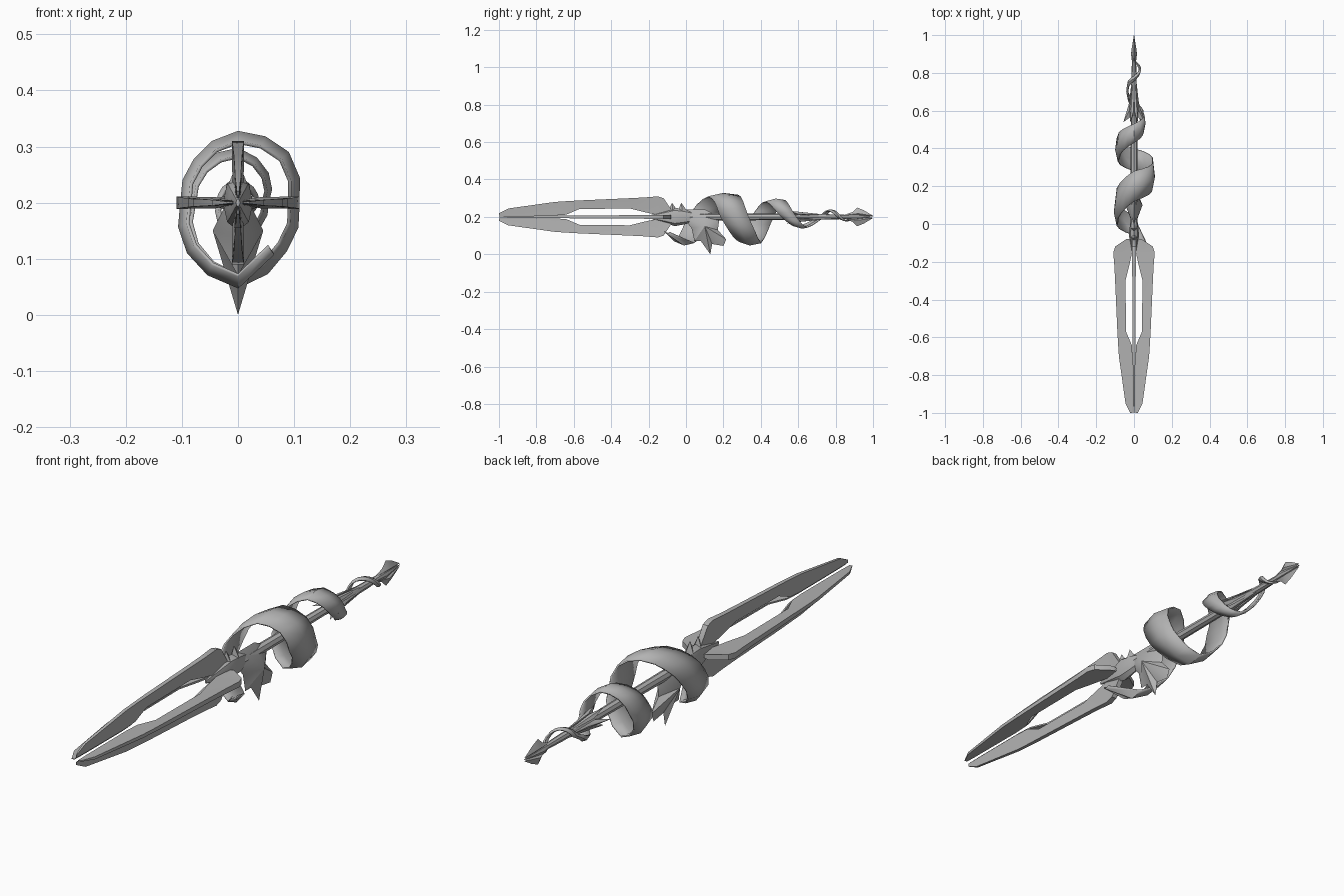
import bpy, bmesh, math
from mathutils import Vector

cube = bpy.data.objects.get("Cube")
if cube:
    bpy.data.objects.remove(cube, do_unlink=True)

AXIS = 0.2  # height of the long axis

metal = bpy.data.materials.new("grey metal")
metal.use_nodes = True
grey = (0.45, 0.45, 0.45, 1)
metal.diffuse_color = grey
metal.node_tree.nodes["Principled BSDF"].inputs["Base Color"].default_value = grey


def place(r, side, y, angle):
    """Point at radius r and sideways offset, turned about the long axis (0 = up)."""
    s, c = math.sin(angle), math.cos(angle)
    return Vector((r * s + side * c, y, AXIS + r * c - side * s))


def finish(name, bm, thickness=0):
    bmesh.ops.remove_doubles(bm, verts=bm.verts, dist=0.0002)
    bmesh.ops.recalc_face_normals(bm, faces=bm.faces)
    mesh = bpy.data.meshes.new(name)
    bm.to_mesh(mesh)
    bm.free()
    mesh.materials.append(metal)
    obj = bpy.data.objects.new(name, mesh)
    bpy.context.collection.objects.link(obj)
    if thickness:
        mod = obj.modifiers.new("thickness", 'SOLIDIFY')
        mod.thickness = thickness
        mod.offset = 0
    bpy.ops.object.select_all(action='DESELECT')
    obj.select_set(True)
    bpy.context.view_layer.objects.active = obj
    bpy.ops.object.shade_smooth_by_angle(angle=math.radians(35))
    return obj


def loft(name, rings, closed=True, thickness=0):
    bm = bmesh.new()
    rows = [[bm.verts.new(p) for p in ring] for ring in rings]
    n = len(rows[0])
    for a, b in zip(rows, rows[1:]):
        for i in range(n if closed else n - 1):
            j = (i + 1) % n
            bm.faces.new((a[i], a[j], b[j], b[i]))
    if closed:
        bm.faces.new(rows[0])
        bm.faces.new(rows[-1])
    return finish(name, bm, thickness)


def ridged_plate(name, outline, centre, half, angle):
    """Outline of (y, radius) with a raised point on both sides."""
    bm = bmesh.new()
    rim = [bm.verts.new(place(r, 0, y, angle)) for y, r in outline]
    for side in (-half, half):
        peak = bm.verts.new(place(centre[1], side, centre[0], angle))
        for i, v in enumerate(rim):
            bm.faces.new((v, rim[(i + 1) % len(rim)], peak))
    return finish(name, bm)


# Four blades: y, inner radius, outer radius, half thickness
blade = [(-1, .008, .02, .002), (-.95, .008, .045, .005), (-.7, .008, .08, .007),
         (-.64, .012, .084, .007), (-.57, .042, .088, .008), (-.3, .045, .1, .009),
         (-.22, .025, .104, .01), (-.15, .01, .11, .011), (-.12, .004, .1, .011),
         (-.08, .002, .04, .01)]
for k, label in enumerate(("top", "left", "bottom", "right")):
    turn = k * math.pi / 2
    loft(label + "_blade", [
        [place(r, s, y, turn) for r, s in (
            (b, t), ((a + b) / 2, t * .65), (a, t * .4),
            (a, -t * .4), ((a + b) / 2, -t * .65), (b, -t))]
        for y, a, b, t in blade])


def turned(name, profile, sides, wide=1, tall=1):
    rings = []
    for y, r in profile:
        angles = [i * math.tau / sides for i in range(sides)]
        rings.append([Vector((r * wide * math.sin(a), y, AXIS + r * tall * math.cos(a)))
                      for a in angles])
    return loft(name, rings)


# Shaft and the hub that joins it to the blades
turned("shaft", [(-.2, .004), (-.1, .016), (.1, .02), (.5, .017), (.78, .014),
                 (.86, .011), (.9, .016), (1, .001)], 8)
turned("hub", [(-.2, .006), (-.11, .03), (-.06, .045), (0, .035), (.06, .018)],
       8, .6, 1.1)
for y in (-.07, -.02):
    ridged_plate("hub_spike", [(y - .03, .02), (y - .005, .075), (y + .035, .02)],
                 (y, .03), .018, 0)

# Winding ribbon: y, angle in degrees, radius, width along the shaft
path = [(-.1, -215, .11, .03), (-.01, -180, .15, .1), (.04, -135, .125, .13),
        (.085, -90, .1, .15), (.14, -45, .108, .16), (.2, 0, .125, .16),
        (.23, 45, .125, .15), (.26, 90, .107, .15), (.3, 135, .12, .14),
        (.34, 180, .15, .12), (.41, 270, .09, .12), (.48, 360, .095, .1),
        (.55, 450, .052, .08), (.62, 540, .06, .055), (.73, 630, .035, .03),
        (.77, 720, .038, .028), (.82, 810, .035, .025), (.87, 900, .02, .006)]
strip = []
for a, b in zip(path, path[1:]):
    steps = max(1, round((b[1] - a[1]) / 25))
    for i in range(steps):
        strip.append([p + (q - p) * i / steps for p, q in zip(a, b)])
strip.append(path[-1])
loft("winding_ribbon", [
    [place(r * k, 0, y + w * o, math.radians(d))
     for o, k in ((-.5, .86), (0, 1), (.5, .92))]
    for y, d, r, w in strip], closed=False, thickness=.006)

# Hanging claw, drawn downward from the shaft
ridged_plate("claw", [(-.02, .0), (.03, .06), (.045, .13), (.08, .13), (.13, .2),
                      (.14, .145), (.2, .155), (.215, .12), (.17, .07), (.18, .0),
                      (.1, -.04), (0, -.04)], (.1, .05), .045, math.pi)

# Flared leaves round the rear shaft
for i in range(6):
    turn = math.pi / 2 + i * math.pi / 3
    reach = .056 if i % 3 == 0 else .04
    ridged_plate("rear_leaf", [(.78, .01), (.64, .026), (.54, reach), (.57, .012)],
                 (.6, .025), .012, turn)

# Tail point fins
for turn in (0, math.pi):
    ridged_plate("tail_fin", [(.84, .008), (.89, .026), (.915, .05), (.95, .036),
                              (1, .006), (.95, .002)], (.92, .018), .014, turn)
